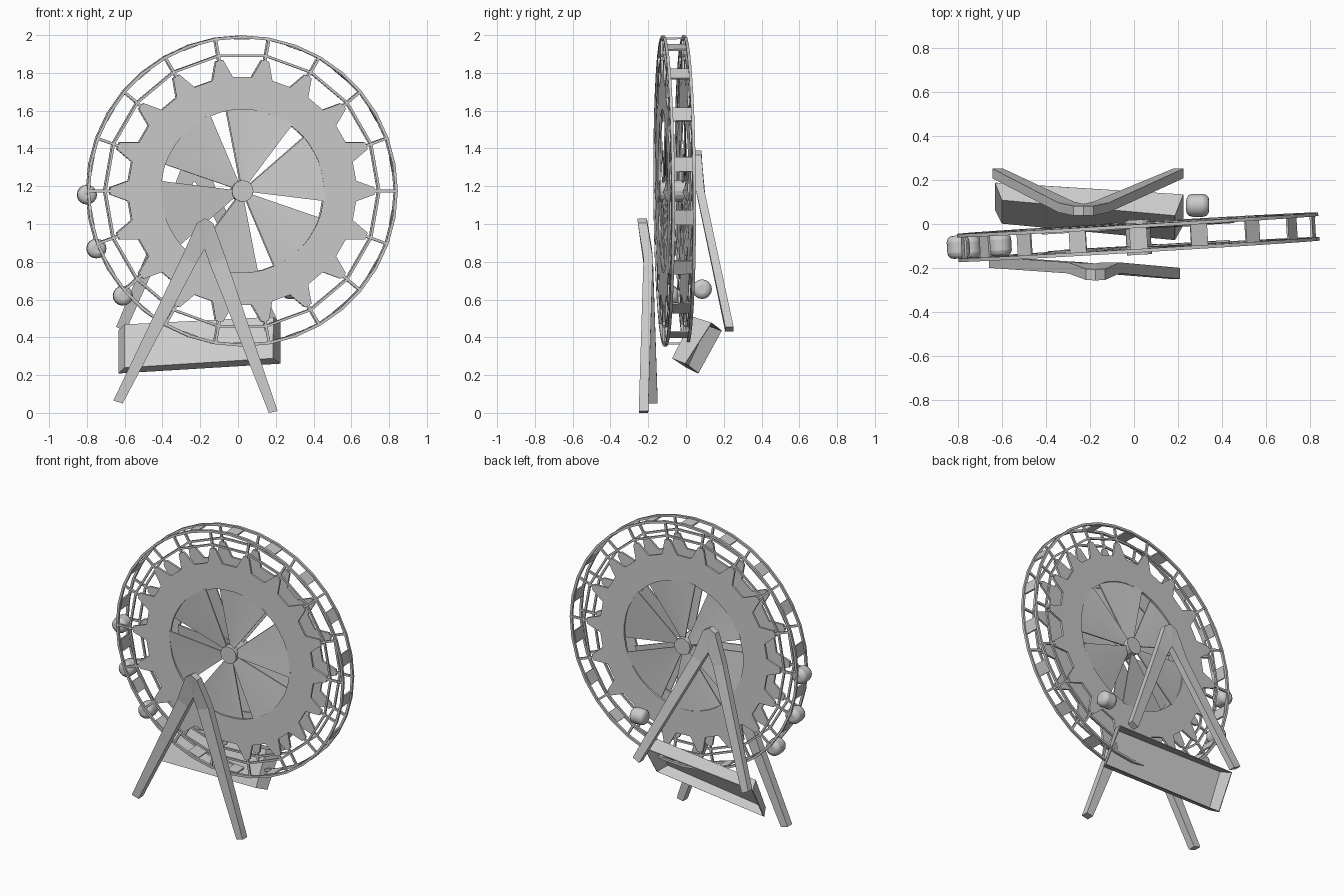
import bpy
from math import sin, cos, radians, pi
from mathutils import Matrix, Vector

if "Cube" in bpy.data.objects:
    bpy.data.objects.remove(bpy.data.objects["Cube"])

# wheel frame: axis along local y, slightly turned and leaning
WHEEL = (Matrix.Translation((0.02, -0.06, 1.175)) @ Matrix.Rotation(radians(3.4), 4, 'Z')
         @ Matrix.Rotation(radians(0.4), 4, 'X'))
STEP = 20  # 18 repeats round the wheel


def make(name, verts, faces, matrix=None):
    me = bpy.data.meshes.new(name)
    me.from_pydata([tuple(v) for v in verts], [], faces)
    me.update()
    ob = bpy.data.objects.new(name, me)
    bpy.context.collection.objects.link(ob)
    if matrix:
        ob.matrix_world = matrix
    return ob


def pol(r, deg, y):
    a = radians(deg)
    return (r * cos(a), y, r * sin(a))


def sweep(sections, closed):
    """Join four-cornered sections into a tube."""
    n = len(sections)
    verts = [p for s in sections for p in s]
    faces = []
    for i in range(n if closed else n - 1):
        j = (i + 1) % n
        for k in range(4):
            m = (k + 1) % 4
            faces.append((i * 4 + k, i * 4 + m, j * 4 + m, j * 4 + k))
    if not closed:
        faces += [(3, 2, 1, 0), tuple((n - 1) * 4 + k for k in range(4))]
    return verts, faces


def merge(parts):
    verts, faces = [], []
    for v, f in parts:
        o = len(verts)
        verts += v
        faces += [tuple(i + o for i in q) for q in f]
    return verts, faces


def band(profile, y, h):
    """Closed ring from (angle, outer radius, inner radius)."""
    return sweep([[pol(ro, a, y - h), pol(ro, a, y + h), pol(ri, a, y + h), pol(ri, a, y - h)]
                  for a, ro, ri in profile], True)


def bar(a, half, r0, r1, y, h):
    """Radial block centred on angle a, tangential half width half."""
    m = Matrix.Rotation(-radians(a), 3, 'Y')
    sec = [[tuple(m @ Vector((r, yy, t))) for yy, t in
            ((y - h, -half), (y + h, -half), (y + h, half), (y - h, half))] for r in (r0, r1)]
    return sweep(sec, False)


# toothed side plate outline
teeth = []
for k in range(18):
    a = k * STEP
    for da, r in ((-5.2, 0.605), (-1.6, 0.70), (1.6, 0.70), (5.2, 0.605)):
        teeth.append((a + da, r, 0.432))

for side, y in (("front", -0.056), ("back", 0.056)):
    make(side + "_toothed_plate", *merge([band(teeth, y, 0.007)]), WHEEL)
    make(side + "_outer_rim", *band([(i * 10, 0.824, 0.809) for i in range(36)], y, 0.008), WHEEL)
    make(side + "_inner_rim", *band([(i * STEP, 0.733, 0.72) for i in range(18)], y, 0.006), WHEEL)
    make(side + "_spokes", *merge([bar(i * STEP, 0.007, 0.68, 0.815, y, 0.006)
                                   for i in range(18)]), WHEEL)
    # six pitched fan blades
    blades = []
    for k in range(6):
        sec = []
        for i in range(7):
            t = i / 6
            a = 47 + 60 * k + 6 + 48 * t
            yy = y * 0.93 + 0.02 * (t - 0.5)
            sec.append([pol(0.03, a, yy - 0.004), pol(0.03, a, yy + 0.004),
                        pol(0.44, a, yy + 0.004), pol(0.44, a, yy - 0.004)])
        blades.append(sweep(sec, False))
    make(side + "_fan_blades", *merge(blades), WHEEL)

# flat treads between the two rims
make("rim_treads", *merge([bar(10 + i * STEP, 0.04, 0.803, 0.813, 0, 0.05)
                           for i in range(18)]), WHEEL)

# hub
bpy.ops.mesh.primitive_cylinder_add(vertices=16, radius=0.057, depth=0.16)
hub = bpy.context.object
hub.name = "hub"
hub.matrix_world = WHEEL @ Matrix.Rotation(pi / 2, 4, 'X')


# rounded cabins
def cabin(name, loc, axis_rot):
    bpy.ops.mesh.primitive_cylinder_add(vertices=16, radius=0.052, depth=0.105,
                                        location=loc, rotation=axis_rot)
    ob = bpy.context.object
    ob.name = name
    b = ob.modifiers.new("round", 'BEVEL')
    b.width, b.segments = 0.028, 3
    bpy.ops.object.shade_smooth_by_angle()


for i, (x, y, z) in enumerate(((-0.80, -0.105, 1.155), (-0.75, -0.105, 0.87), (-0.61, -0.095, 0.62))):
    cabin(f"cabin_{i + 1}", (x, y, z), (pi / 2, 0, radians(3.4)))
cabin("loose_cabin", (0.29, 0.085, 0.655), (0, pi / 2, 0))


# A-shaped stands: outer (x, y, z) and inner (x, y, z) edge per station
def stand(name, stations, h):
    sec = []
    for o, i in stations:
        sec.append([(o[0], o[1] - h, o[2]), (o[0], o[1] + h, o[2]),
                    (i[0], i[1] + h, i[2]), (i[0], i[1] - h, i[2])])
    make(name, *sweep(sec, False))


stand("front_stand", [
    ((-0.66, -0.175, 0.065), (-0.61, -0.175, 0.05)),
    ((-0.30, -0.20, 0.82), (-0.222, -0.20, 0.79)),
    ((-0.218, -0.23, 1.005), (-0.178, -0.205, 0.865)),
    ((-0.175, -0.232, 1.03), (-0.177, -0.205, 0.867)),
    ((-0.132, -0.23, 1.005), (-0.176, -0.205, 0.865)),
    ((-0.065, -0.20, 0.82), (-0.15, -0.20, 0.79)),
    ((0.21, -0.225, 0.01), (0.163, -0.225, 0.0))], 0.025)
stand("back_stand", [
    ((-0.645, 0.23, 0.455), (-0.595, 0.23, 0.43)),
    ((-0.345, 0.075, 1.18), (-0.275, 0.08, 1.15)),
    ((-0.275, 0.06, 1.365), (-0.232, 0.07, 1.225)),
    ((-0.23, 0.06, 1.39), (-0.23, 0.07, 1.227)),
    ((-0.185, 0.06, 1.365), (-0.228, 0.07, 1.225)),
    ((-0.115, 0.075, 1.18), (-0.185, 0.08, 1.15)),
    ((0.225, 0.23, 0.455), (0.178, 0.23, 0.43))], 0.022)

# open tray tipped on its side under the wheel, mouth facing back and down
floor = [(-0.60, 0.005, 0.24), (0.185, -0.07, 0.29), (0.185, 0.04, 0.505), (-0.60, 0.11, 0.465)]
mouth = [(-0.63, 0.065, 0.21), (0.222, -0.003, 0.262), (0.222, 0.135, 0.475), (-0.63, 0.188, 0.435)]
tray = make("tray", floor + mouth, [(0, 1, 2, 3), (0, 4, 5, 1), (1, 5, 6, 2), (2, 6, 7, 3), (3, 7, 4, 0)])
s = tray.modifiers.new("sheet", 'SOLIDIFY')
s.thickness, s.offset = 0.008, 0
